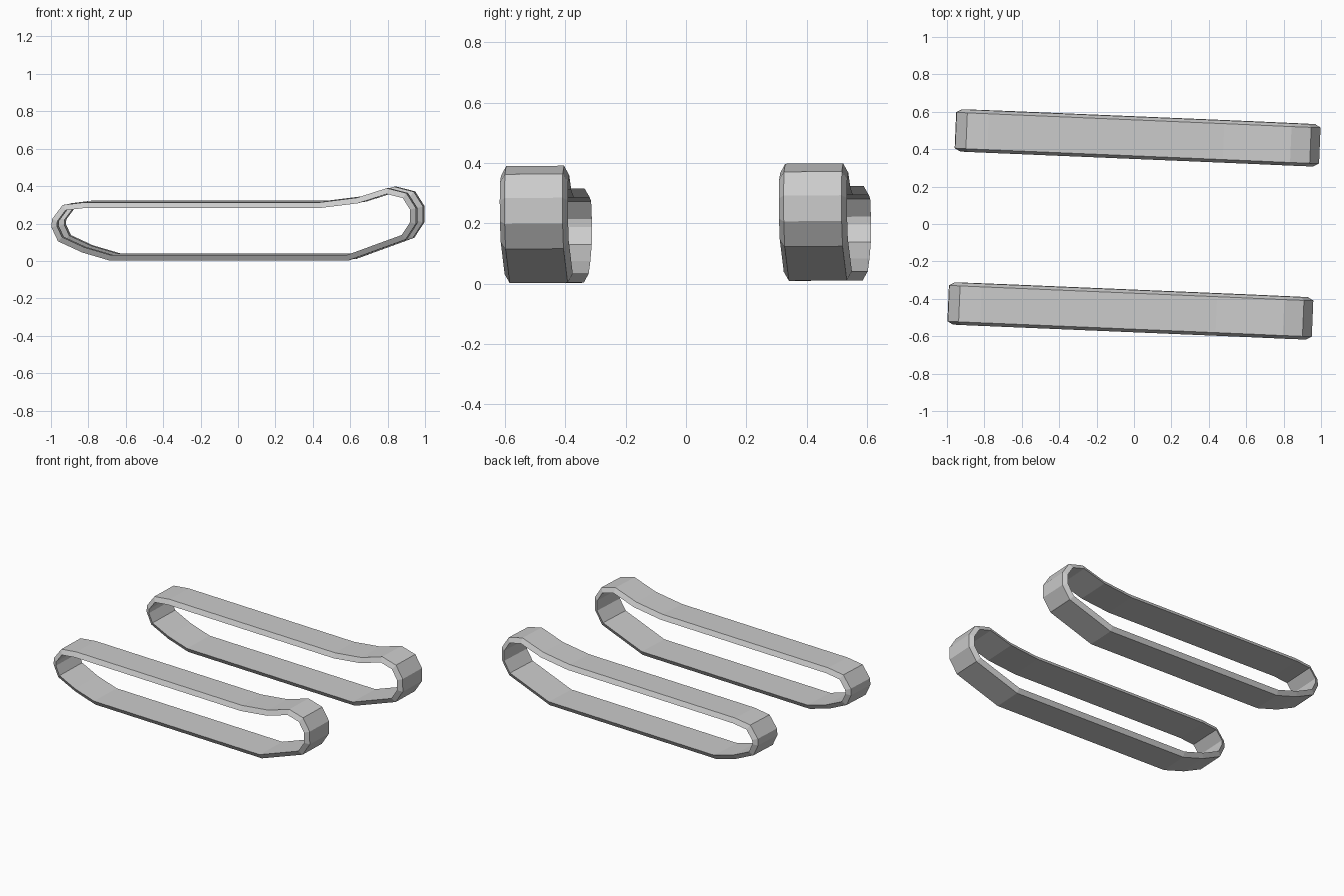
import bpy, bmesh, math
from mathutils import Matrix, Vector

if "Cube" in bpy.data.objects:
    bpy.data.objects.remove(bpy.data.objects["Cube"])

# Outer side profile of a track belt (x, z), clockwise from the lower left
PROFILE = [(-0.66, 0.006), (-0.81, 0.05), (-0.94, 0.11), (-0.975, 0.185),
           (-0.972, 0.228), (-0.915, 0.304), (-0.80, 0.318), (0.46, 0.318),
           (0.66, 0.343), (0.82, 0.394), (0.925, 0.367), (0.975, 0.288),
           (0.975, 0.203), (0.92, 0.119), (0.61, 0.006)]
THICK = 0.03          # belt thickness
OUTER_HALF = 0.096    # half width of the outer (tread) face
INNER_HALF = 0.113    # half width of the inner face
SPACING = 0.463       # track centre distance from the middle

# Whole model is slightly yawed and rolled
TILT = Matrix.Rotation(math.radians(-2.4), 4, 'Z') @ Matrix.Rotation(math.radians(0.5), 4, 'X')


def inset(points, d):
    """Offset a clockwise closed outline inward by d with mitred corners."""
    result = []
    for i, p in enumerate(points):
        p = Vector(p)
        a = (p - Vector(points[i - 1])).normalized()
        b = (Vector(points[(i + 1) % len(points)]) - p).normalized()
        na, nb = Vector((a.y, -a.x)), Vector((b.y, -b.x))
        result.append(p + (na + nb) * d / (1 + na.dot(nb)))
    return result


def make_track(name, y):
    bm = bmesh.new()
    inner = inset(PROFILE, THICK)
    # Four loops form the trapezoid cross-section of the belt
    loops = []
    for pts, dy in ((PROFILE, -OUTER_HALF), (PROFILE, OUTER_HALF),
                    (inner, INNER_HALF), (inner, -INNER_HALF)):
        loops.append([bm.verts.new((p[0], y + dy, p[1])) for p in pts])
    n = len(PROFILE)
    for k in range(4):
        a, b = loops[k], loops[(k + 1) % 4]
        for i in range(n):
            j = (i + 1) % n
            bm.faces.new((a[i], a[j], b[j], b[i]))
    bmesh.ops.recalc_face_normals(bm, faces=bm.faces)
    bm.transform(TILT)
    mesh = bpy.data.meshes.new(name)
    bm.to_mesh(mesh)
    bm.free()
    bpy.context.collection.objects.link(bpy.data.objects.new(name, mesh))


# Track belts on both sides
make_track("front_track", -SPACING)
make_track("back_track", SPACING)
